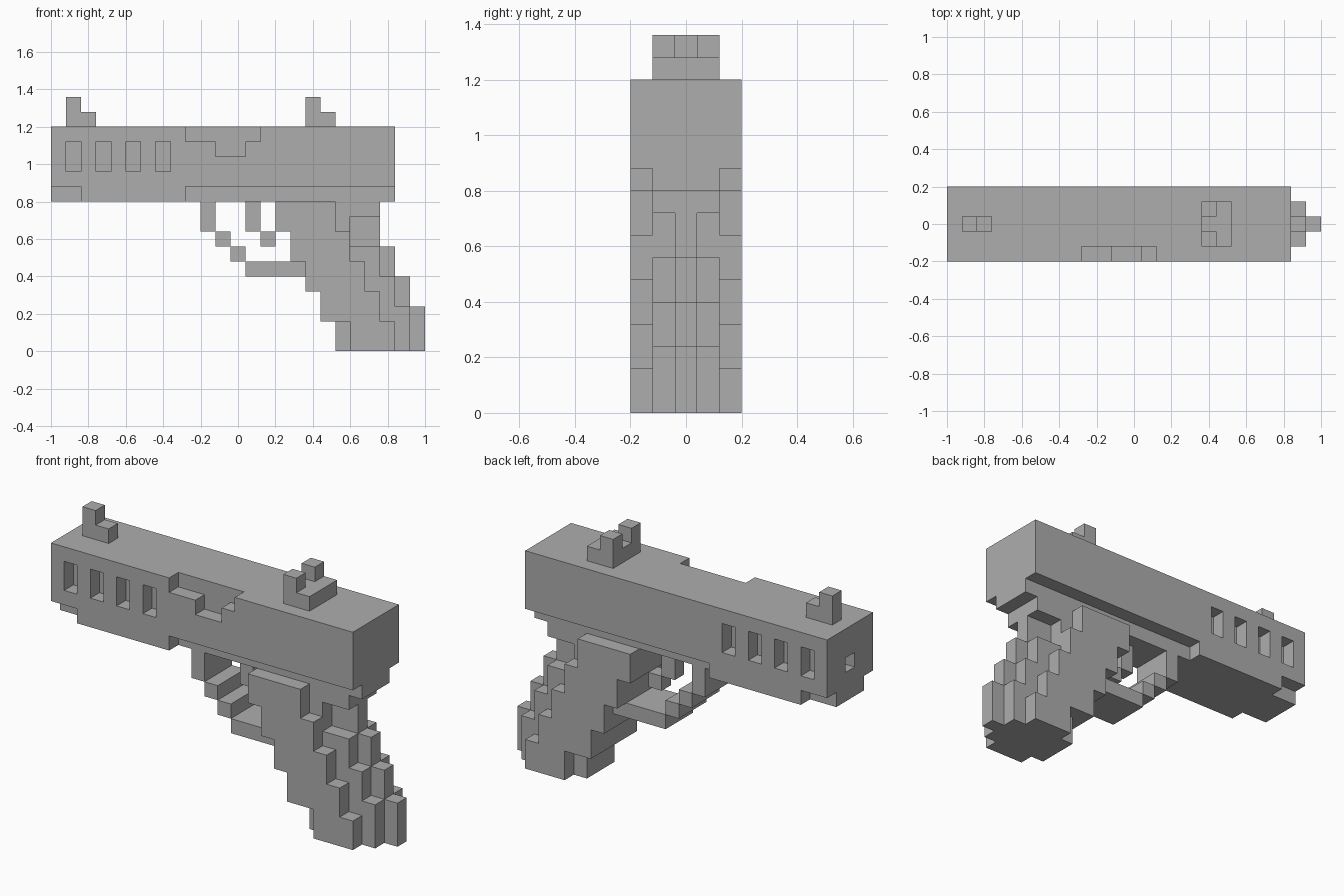
import bpy
import bmesh
from itertools import product
from mathutils import Vector

cube = bpy.data.objects.get("Cube")
if cube:
    bpy.data.objects.remove(cube, do_unlink=True)

UNIT = 0.08                      # edge of one block
ORIGIN = Vector((-1, -0.2, 0))   # corner of the block grid

metal = bpy.data.materials.new("plain grey")
metal.use_nodes = True
GREY = (0.42, 0.42, 0.42, 1)
metal.diffuse_color = GREY
metal.node_tree.nodes["Principled BSDF"].inputs["Base Color"].default_value = GREY


def box(x, y, z):
    """Block cells inside three half-open index ranges."""
    return set(product(range(*x), range(*y), range(*z)))


def build(name, cells):
    """Skin a set of block cells with outward faces only."""
    bm = bmesh.new()
    verts = {}

    def vert(p):
        key = tuple(p)
        if key not in verts:
            verts[key] = bm.verts.new(ORIGIN + Vector(key) * UNIT)
        return verts[key]

    for cell in sorted(cells):
        for axis, side in product(range(3), (0, 1)):
            neighbour = list(cell)
            neighbour[axis] += 2 * side - 1
            if tuple(neighbour) in cells:
                continue
            u, v = (axis + 1) % 3, (axis + 2) % 3
            ring = []
            for du, dv in ((0, 0), (1, 0), (1, 1), (0, 1)):
                p = list(cell)
                p[axis] += side
                p[u] += du
                p[v] += dv
                ring.append(vert(p))
            bm.faces.new(ring if side else ring[::-1])
    mesh = bpy.data.meshes.new(name)
    bm.to_mesh(mesh)
    bm.free()
    mesh.materials.append(metal)
    obj = bpy.data.objects.new(name, mesh)
    bpy.context.collection.objects.link(obj)


FULL, CORE, MID = (0, 5), (1, 4), (2, 3)
SIDES = ((0, 1), (4, 5))

# Slide with the narrower rail and the wide dust cover beneath it
slide = box((0, 23), FULL, (11, 15))
slide |= box((0, 23), CORE, (10, 11))
slide |= box((2, 9), FULL, (10, 11))
# Slots on both sides
for start in (1, 3, 5, 7):
    for side in SIDES:
        slide -= box((start, start + 1), side, (12, 14))
# Ejection port on the front side, muzzle hole at the end
slide -= box((9, 14), SIDES[0], (14, 15))
slide -= box((11, 13), SIDES[0], (13, 14))
slide -= box((0, 1), MID, (12, 13))
build("slide", slide)

# Raked grip: stepped side panels, then the core and the spine behind them
grip = set()
for row in range(5):
    grip |= box((19 - row, 23 - row), FULL, (2 * row, 2 * row + 2))
for side in SIDES:
    grip -= box((19, 20), side, (0, 2))
for end, z in ((24, (0, 3)), (23, (3, 5)), (22, (5, 7)), (20, (7, 9)), (22, (9, 10))):
    grip |= box((19, end), CORE, z)
for end, z in ((25, (0, 3)), (24, (3, 5)), (23, (5, 7)), (22, (7, 10))):
    grip |= box((19, end), MID, z)
build("grip", grip)

# Trigger guard stepping down to a flat bar
guard = box((10, 11), CORE, (8, 10))
for step in (1, 2):
    guard |= box((10 + step, 11 + step), CORE, (8 - step, 9 - step))
guard |= box((13, 17), CORE, (5, 6))
build("trigger_guard", guard)

# Trigger
build("trigger", box((13, 14), MID, (8, 10)) | box((14, 15), MID, (7, 8)))

# Sights
build("front_sight", box((1, 3), MID, (15, 16)) | box((1, 2), MID, (16, 17)))
rear = box((17, 19), CORE, (15, 16)) | box((17, 18), CORE, (16, 17))
build("rear_sight", rear - box((17, 18), MID, (16, 17)))
